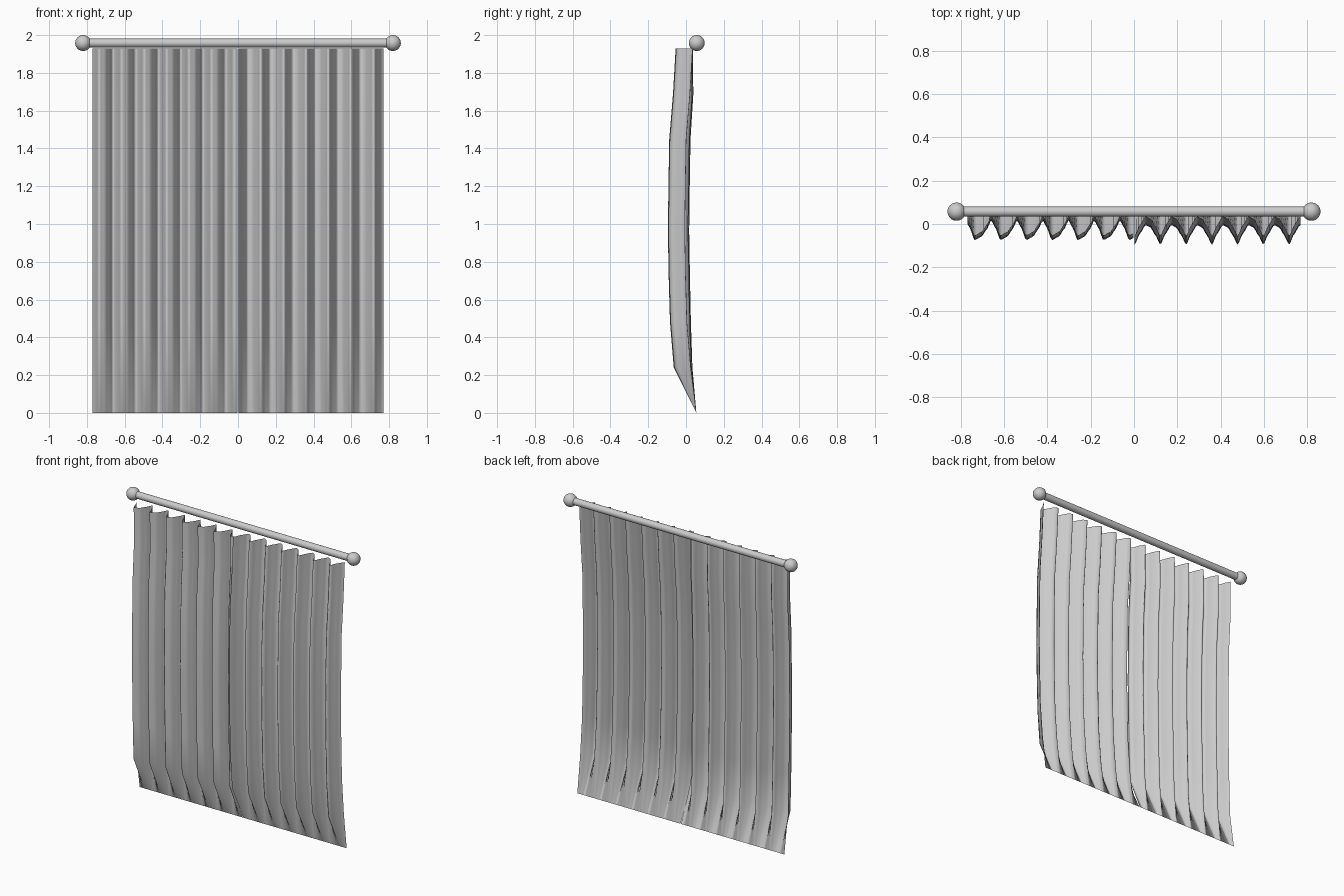
import bpy, bmesh, math

if "Cube" in bpy.data.objects:
    bpy.data.objects.remove(bpy.data.objects["Cube"])

PERIOD = 0.119
ROWS = 8
HEIGHT = 1.93


def interp(knots, t):
    # Smooth-stepped interpolation through (t, value) points
    for (a, va), (b, vb) in zip(knots, knots[1:]):
        if a <= t <= b:
            u = (t - a) / (b - a)
            u = 0.5 * u + 0.5 * u * u * (3 - 2 * u)
            return va + (vb - va) * u
    return knots[-1][1]


def panel(name, x0, x1, start, pleat, drift):
    # One pleated panel whose folds flatten out into the hem
    bm = bmesh.new()
    cols = 92
    grid = []
    for r in range(ROWS + 1):
        z = HEIGHT * (1 - r / ROWS)
        amp = 0.0 if r == ROWS else 0.046
        row = []
        for c in range(cols + 1):
            x = x0 + (x1 - x0) * c / cols
            t = ((x - start) / PERIOD) % 1.0
            row.append(bm.verts.new((x, drift[r] + amp * interp(pleat, t), z)))
        grid.append(row)
    for a, b in zip(grid, grid[1:]):
        for c in range(cols):
            bm.faces.new((a[c], b[c], b[c + 1], a[c + 1]))
    me = bpy.data.meshes.new(name)
    bm.to_mesh(me)
    bm.free()
    ob = bpy.data.objects.new(name, me)
    bpy.context.collection.objects.link(ob)
    for p in me.polygons:
        p.use_smooth = True
    return ob


# Curtain panels: broad folds on the left, sharper folds on the right
left_pleat = [(0, -1), (0.27, -0.65), (0.48, 0.1), (0.65, 1), (0.8, 0.3), (1, -1)]
right_pleat = [(0, -1), (0.2, 0.1), (0.42, 1), (0.62, 0.75), (0.8, 0), (1, -1)]
panel("left_curtain", -0.77, -0.002, -0.737, left_pleat,
      [-0.01, -0.007, -0.022, -0.026, -0.029, -0.025, -0.02, -0.012, 0.055])
panel("right_curtain", 0.002, 0.77, 0.003, right_pleat,
      [-0.01, -0.024, -0.044, -0.048, -0.051, -0.047, -0.04, -0.02, 0.055])

# Rod
bpy.ops.mesh.primitive_cylinder_add(vertices=32, radius=0.023, depth=1.62,
                                    location=(0, 0.057, 1.958),
                                    rotation=(0, math.pi / 2, 0))
bpy.context.object.name = "curtain_rod"
bpy.ops.object.shade_smooth_by_angle()

# Ball finials
for side, label in ((-1, "left"), (1, "right")):
    bpy.ops.mesh.primitive_uv_sphere_add(segments=32, ring_count=16, radius=0.042,
                                         location=(side * 0.82, 0.057, 1.958))
    bpy.context.object.name = label + "_finial"
    bpy.ops.object.shade_smooth_by_angle()
